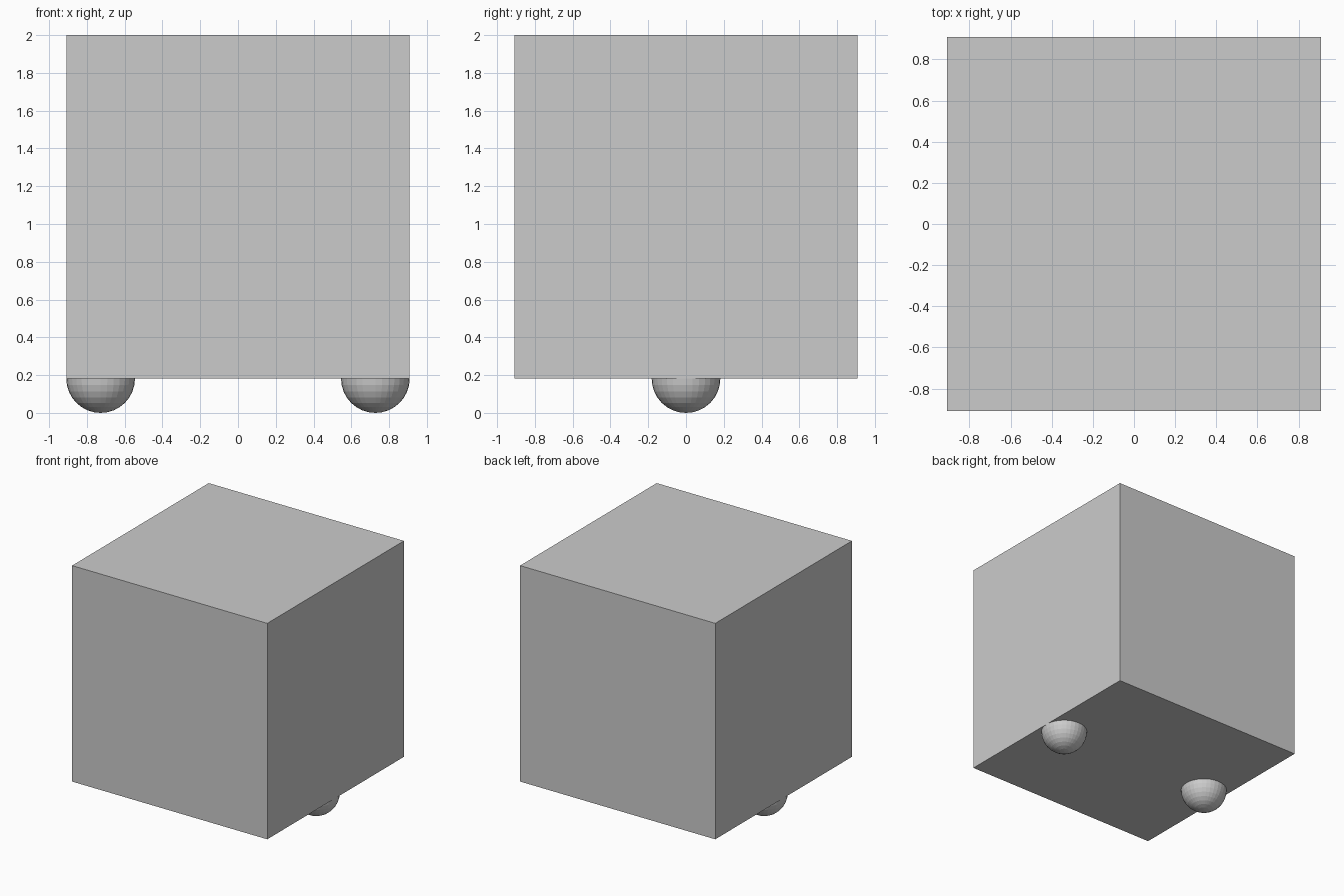
import bpy

if "Cube" in bpy.data.objects:
    bpy.data.objects.remove(bpy.data.objects["Cube"])

SIZE = 2 / 1.1      # body edge length
R = SIZE / 10       # foot radius

# Cubic body resting on the feet centres
bpy.ops.mesh.primitive_cube_add(size=SIZE, location=(0, 0, R + SIZE / 2))
bpy.context.object.name = "body"

# Two ball feet, half sunk into the underside, flush with the sides
for name, side in (("left_foot", -1), ("right_foot", 1)):
    bpy.ops.mesh.primitive_uv_sphere_add(
        segments=32, ring_count=16, radius=R,
        location=(side * (SIZE / 2 - R), 0, R))
    bpy.context.object.name = name
